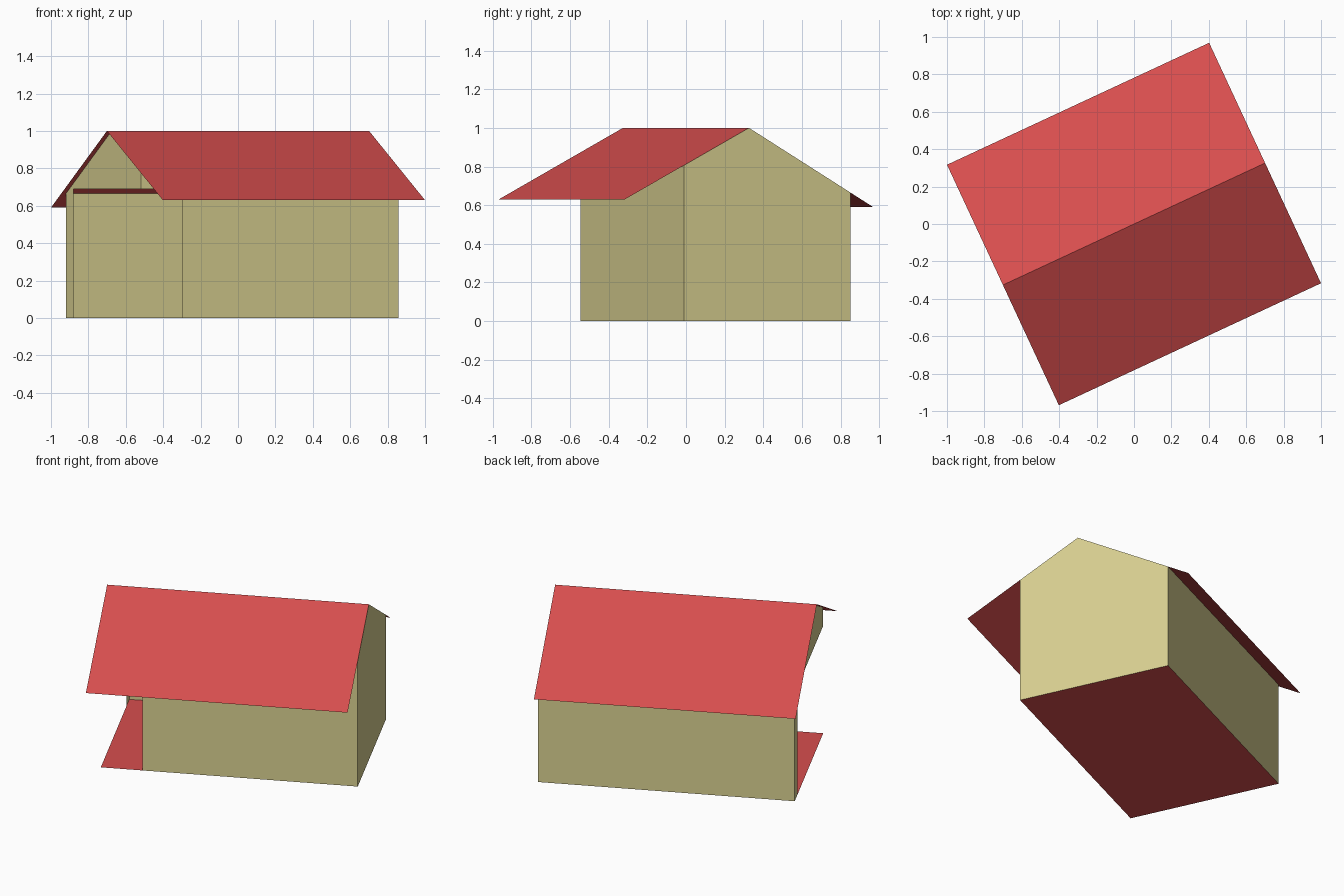
import bpy
import math

if "Cube" in bpy.data.objects:
    bpy.data.objects.remove(bpy.data.objects["Cube"], do_unlink=True)


def material(name, rgb):
    mat = bpy.data.materials.new(name)
    mat.use_nodes = True
    mat.diffuse_color = (*rgb, 1)
    mat.node_tree.nodes["Principled BSDF"].inputs["Base Color"].default_value = (*rgb, 1)
    return mat


RED = material("roof red", (0.68, 0.076, 0.076))
OLIVE = material("wall khaki", (0.70, 0.64, 0.285))

# The house is turned on its plot; local x runs along the ridge
TURN = math.radians(24.95)
END = 0.773                  # right gable and both roof ends
PORCH = -0.745               # open left end of the walls
POST = -0.5                  # where the front wall stops
FRONT, BACK = -0.37, 0.58    # wall lines
EAVE = 0.709                 # roof half width
FRONT_EAVE_Z, BACK_EAVE_Z = 0.63, 0.59
LINTEL = 0.69                # top of the porch openings


def roof_z(y):
    drop = 1 - (BACK_EAVE_Z if y > 0 else FRONT_EAVE_Z)
    return 1 - drop * abs(y) / EAVE


def sheet(name, points, mat):
    mesh = bpy.data.meshes.new(name)
    mesh.from_pydata(points, [], [range(len(points))])
    mesh.materials.append(mat)
    obj = bpy.data.objects.new(name, mesh)
    obj.rotation_euler.z = TURN
    bpy.context.collection.objects.link(obj)
    return obj


def long_wall(name, y, x0, x1, z0, facing):
    top = roof_z(y)
    pts = [(x0, y, z0), (x1, y, z0), (x1, y, top), (x0, y, top)]
    sheet(name, pts[::facing], OLIVE)


def end_wall(name, x, profile):
    sheet(name, [(x, y, z) for y, z in profile], OLIVE)


# Roof slopes
for name, y, z in (("front_roof", -EAVE, FRONT_EAVE_Z), ("back_roof", EAVE, BACK_EAVE_Z)):
    pts = [(-END, y, z), (END, y, z), (END, 0, 1), (-END, 0, 1)]
    sheet(name, pts if y < 0 else pts[::-1], RED)

# Floor
sheet("floor", [(PORCH, FRONT, 0), (END, FRONT, 0), (END, BACK, 0), (PORCH, BACK, 0)], RED)

# Long walls and the panel above the front opening
long_wall("front_wall", FRONT, POST, END, 0, 1)
long_wall("front_opening_panel", FRONT, PORCH, POST, LINTEL, 1)
long_wall("back_wall", BACK, PORCH, END, 0, -1)

# Closed right gable
end_wall("right_gable", END, [(FRONT, 0), (BACK, 0), (BACK, roof_z(BACK)),
                              (0, 1), (FRONT, roof_z(FRONT))])

# Left gable: a panel over the opening with a narrow return at the back
RETURN = 0.485
end_wall("left_gable", PORCH, [(BACK, 0), (RETURN, 0), (RETURN, LINTEL), (FRONT, LINTEL),
                               (FRONT, roof_z(FRONT)), (0, 1), (BACK, roof_z(BACK))])
